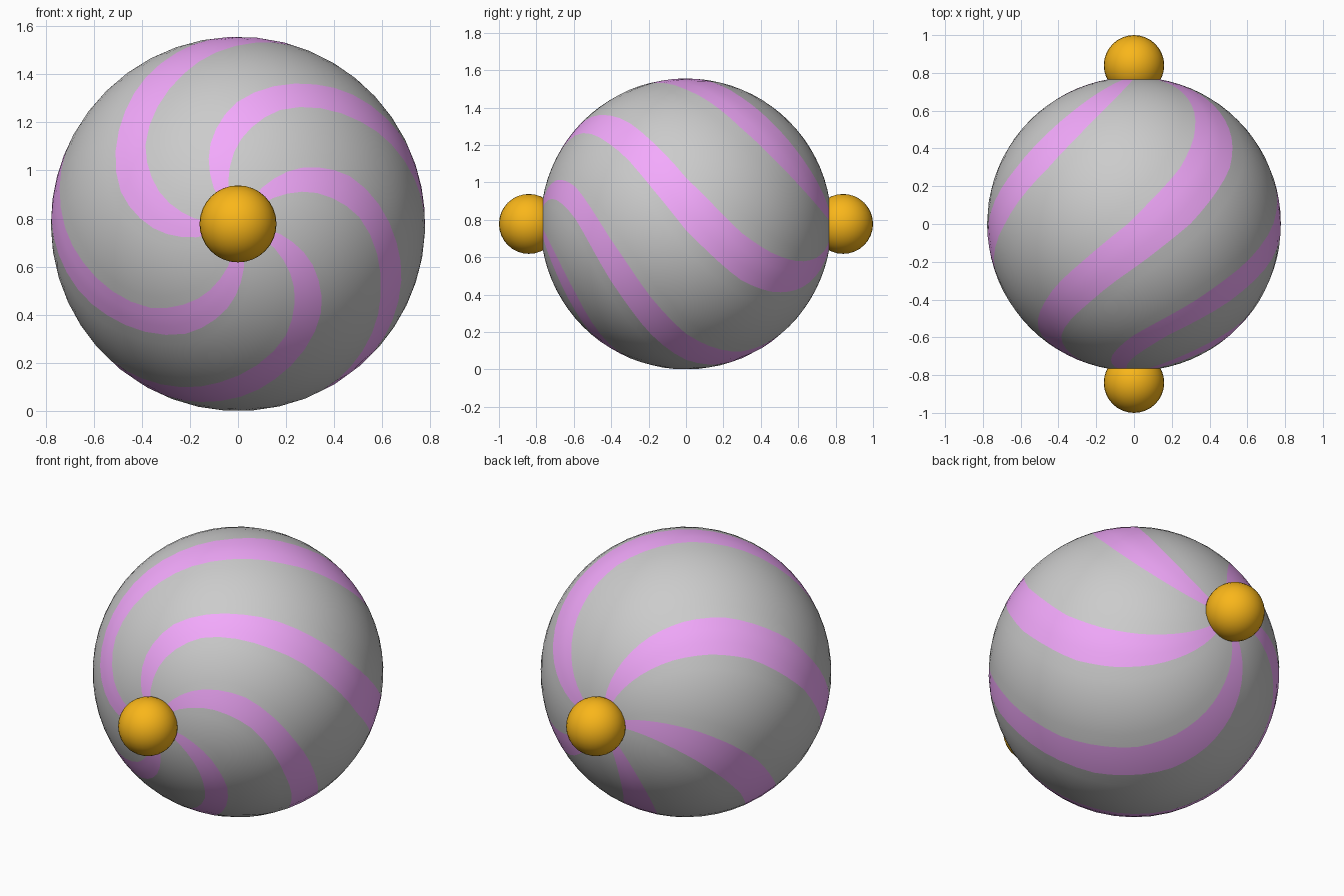
import bpy, bmesh
from math import sin, cos, radians

if "Cube" in bpy.data.objects:
    bpy.data.objects.remove(bpy.data.objects["Cube"])

R = 0.778          # ball radius, also its centre height
RINGS = 40

# twist of the stripes: (angle from the front pole, roll around y)
TWIST = [(0, 126), (12, 119), (25, 105), (40, 85), (50, 68), (57, 56.5), (66, 44),
         (75, 31), (90, 12), (112, -10), (125, -20), (140, -30), (165, -45), (180, -52)]
# stripe (phase offset, width) in degrees
STRIPES = [(-4, 21), (68, 25), (150, 21), (219, 20), (289, 20)]


def material(name, rgb):
    m = bpy.data.materials.new(name)
    m.diffuse_color = (*rgb, 1)
    m.use_nodes = True
    m.node_tree.nodes["Principled BSDF"].inputs["Base Color"].default_value = m.diffuse_color
    return m


def twist(t):
    for (t0, a0), (t1, a1) in zip(TWIST, TWIST[1:]):
        if t <= t1:
            return a0 + (a1 - a0) * (t - t0) / (t1 - t0)
    return TWIST[-1][1]


def point(t, a):
    p, th = radians(a + twist(t)), radians(t)
    return (R * sin(th) * cos(p), -R * cos(th), R + R * sin(th) * sin(p))


def spiral_bands(name, bands, mat=None):
    """Pole-to-pole twisted strips of a sphere around the y axis."""
    bm = bmesh.new()
    for start, end in bands:
        n = max(2, round((end - start) / 8))
        grid = [[bm.verts.new(point(180 * i / RINGS, start + (end - start) * j / n))
                 for j in range(n + 1)] for i in range(RINGS + 1)]
        for a, b in zip(grid, grid[1:]):
            for j in range(n):
                bm.faces.new((a[j], b[j], b[j + 1], a[j + 1]))
    bmesh.ops.remove_doubles(bm, verts=bm.verts, dist=1e-5)
    for f in bm.faces:
        f.smooth = True
    me = bpy.data.meshes.new(name)
    bm.to_mesh(me)
    bm.free()
    ob = bpy.data.objects.new(name, me)
    bpy.context.collection.objects.link(ob)
    if mat:
        me.materials.append(mat)


# ball: coloured spiral stripes and the plain gaps between them
edges = [(c - w / 2, c + w / 2) for c, w in STRIPES]
gaps = [(a[1], b[0]) for a, b in zip(edges, edges[1:])]
gaps.append((edges[-1][1], edges[0][0] + 360))
spiral_bands("ball", gaps)
spiral_bands("spiral_stripes", edges, material("purple", (0.9, 0.4, 0.98)))

# round knobs at the front and back poles
gold = material("gold", (0.95, 0.47, 0.01))
for name, side in (("front_knob", -1), ("back_knob", 1)):
    bpy.ops.mesh.primitive_uv_sphere_add(segments=32, ring_count=16, radius=0.16,
                                         location=(0, side * 0.84, R))
    knob = bpy.context.object
    knob.name = name
    knob.data.materials.append(gold)
    bpy.ops.object.shade_smooth()
